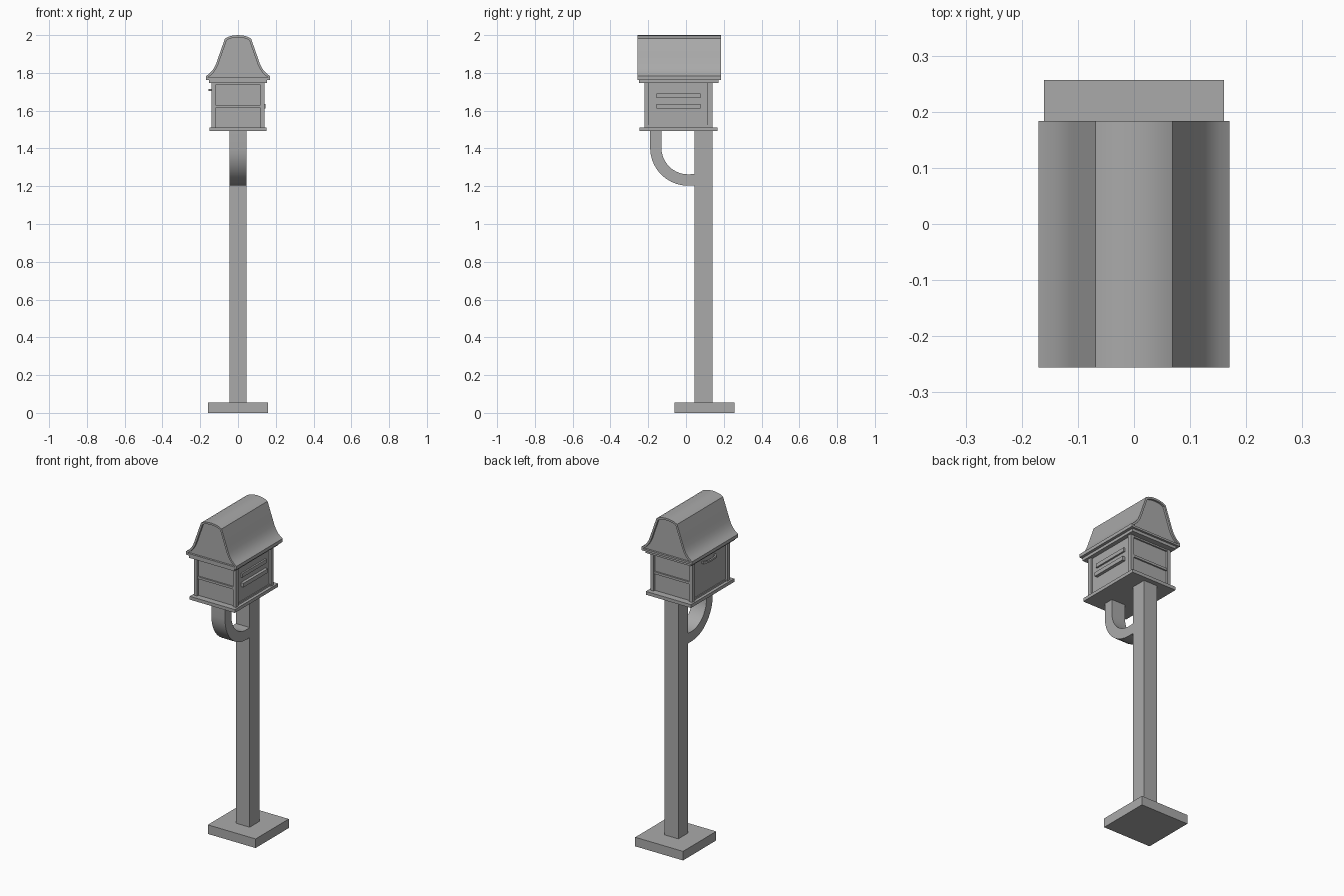
import bpy, bmesh, math

cube = bpy.data.objects.get("Cube")
if cube:
    bpy.data.objects.remove(cube, do_unlink=True)

grey = bpy.data.materials.new("plain_grey")
grey.use_nodes = True
COLOUR = (0.4, 0.4, 0.4, 1)
grey.diffuse_color = COLOUR
grey.node_tree.nodes["Principled BSDF"].inputs["Base Color"].default_value = COLOUR


def finish(name, bm, smooth=None):
    bmesh.ops.recalc_face_normals(bm, faces=bm.faces)
    mesh = bpy.data.meshes.new(name)
    bm.to_mesh(mesh)
    bm.free()
    mesh.materials.append(grey)
    obj = bpy.data.objects.new(name, mesh)
    bpy.context.collection.objects.link(obj)
    if smooth:
        bpy.ops.object.select_all(action='DESELECT')
        obj.select_set(True)
        bpy.context.view_layer.objects.active = obj
        bpy.ops.object.shade_smooth_by_angle(angle=math.radians(smooth))
    return obj


def box(name, x, y, z):
    """Box from (low, high) pairs."""
    bm = bmesh.new()
    bmesh.ops.create_cube(bm, size=1)
    for v in bm.verts:
        for i, (low, high) in enumerate((x, y, z)):
            v.co[i] = low if v.co[i] < 0 else high
    return finish(name, bm)


def prism(points, offset):
    """Closed 3D outline pushed along an offset."""
    bm = bmesh.new()
    face = bm.faces.new([bm.verts.new(p) for p in points])
    moved = bmesh.ops.extrude_face_region(bm, geom=[face], use_keep_orig=True)
    for item in moved["geom"]:
        if isinstance(item, bmesh.types.BMVert):
            item.co += offset
    bmesh.ops.recalc_face_normals(bm, faces=bm.faces)
    return bm


from mathutils import Vector

# Base and post
box("base", (-.16, .16), (-.06, .257), (0, .055))
box("post", (-.046, .046), (.046, .139), (.055, 1.492))

# Curved bracket between post and floor
def arc(radius):
    return [(-.046, .01 - radius * math.cos(a), 1.403 - radius * math.sin(a))
            for a in (math.pi / 2 * i / 10 for i in range(11))]

outline = ([(-.046, -.19, 1.492)] + arc(.2) + [(-.046, .046, 1.203), (-.046, .046, 1.264)]
           + arc(.14)[::-1] + [(-.046, -.13, 1.492)])
finish("curved_bracket", prism(outline, Vector((.092, 0, 0))), 30)

# Floor, walls and top plate
box("floor", (-.151, .151), (-.246, .168), (1.492, 1.512))
box("walls", (-.128, .128), (-.208, .128), (1.512, 1.748))
box("top_plate", (-.153, .153), (-.25, .171), (1.746, 1.765))

# Corner posts and end rails
for side, sx in (("left", 1), ("right", -1)):
    x = sorted((sx * .119, sx * .14))
    for end, y in (("front", (-.22, -.195)), ("back", (.115, .14))):
        box(f"{end}_{side}_corner", x, y, (1.512, 1.748))
    x = sorted((sx * .128, sx * .133))
    box(f"{side}_bottom_rail", x, (-.195, .115), (1.512, 1.523))
for end, y in (("front", (-.217, -.208)), ("back", (.128, .137))):
    box(f"{end}_middle_rail", (-.119, .119), y, (1.615, 1.629))
    box(f"{end}_top_rail", (-.119, .119), y, (1.737, 1.748))

# Long slats on the left wall
box("upper_slat", (.128, .138), (-.156, .077), (1.668, 1.691))
box("lower_slat", (.128, .146), (-.156, .077), (1.611, 1.635))

# Bowed pull handle on the right wall
def bow(depth, half):
    return [(-.128 - depth * math.sin(a) ** .6, -.03 - half * math.cos(a), 1.704)
            for a in (math.pi * i / 12 for i in range(13))]

finish("pull_handle", prism(bow(.028, .065) + bow(.017, .054)[::-1], Vector((0, 0, .011))), 30)

# Flared roof with recessed gables
half = [(.17, 1.763), (.17, 1.783), (.153, 1.795), (.138, 1.81), (.125, 1.829), (.115, 1.851),
        (.106, 1.877), (.069, 1.982), (.05, 1.992), (.025, 1.998)]
profile = half + [(0, 2)] + [(-x, z) for x, z in reversed(half)]
bm = prism([(x, -.256, z) for x, z in profile], Vector((0, .44, 0)))
for gable in [f for f in bm.faces if len(f.verts) > 4]:
    bmesh.ops.inset_region(bm, faces=[gable], thickness=.012, depth=0, use_even_offset=True)
    recess = Vector(gable.normal) * -.012
    inner = bmesh.ops.extrude_face_region(bm, geom=[gable])
    for item in inner["geom"]:
        if isinstance(item, bmesh.types.BMVert):
            item.co += recess
    bmesh.ops.delete(bm, geom=[gable], context='FACES_ONLY') if gable.is_valid else None
finish("roof", bm, 30)
